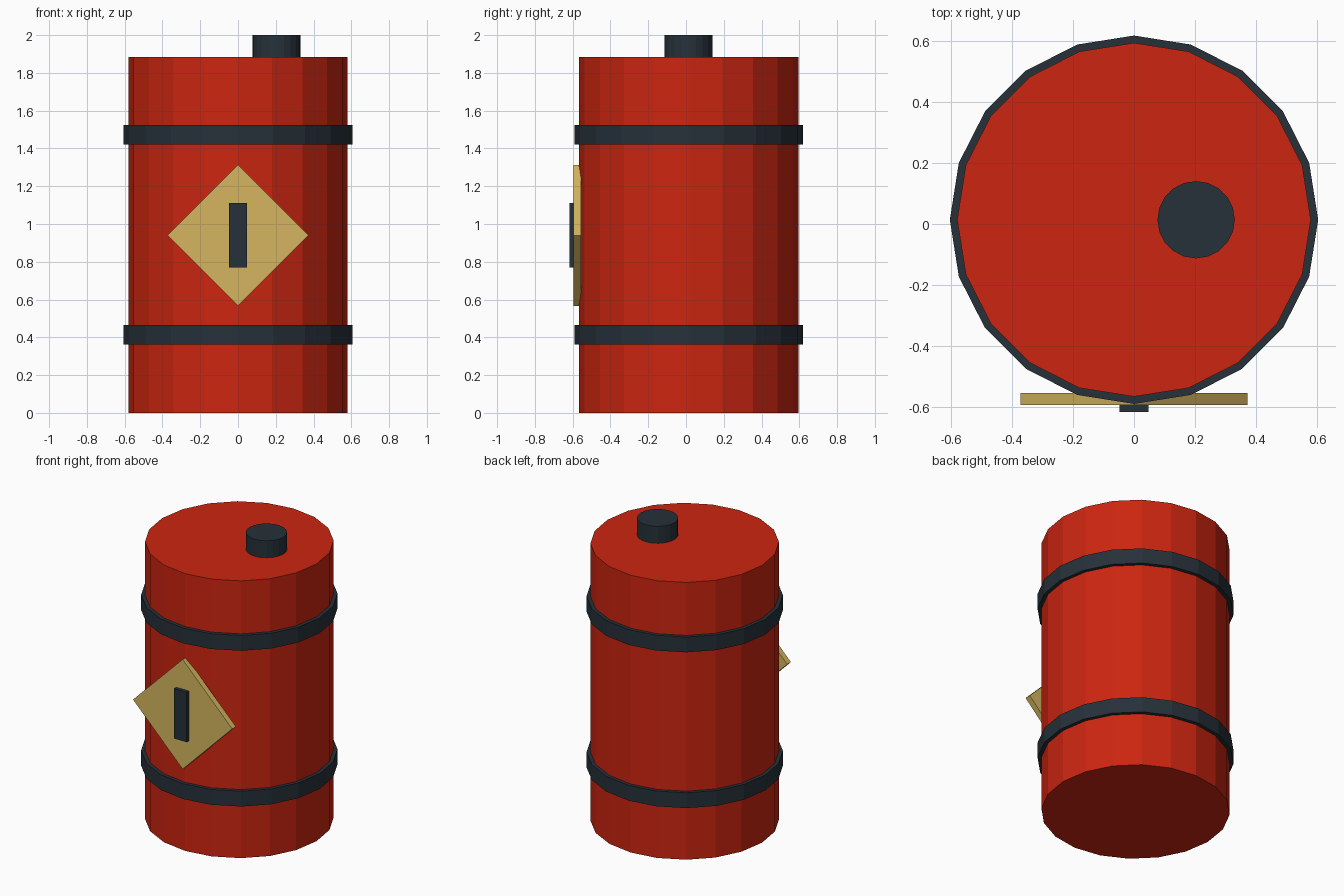
import bpy, math
from mathutils import Matrix

if "Cube" in bpy.data.objects:
    bpy.data.objects.remove(bpy.data.objects["Cube"])


def material(name, rgb):
    """Flat colour from 0-255 sRGB values, stored as linear."""
    def lin(c):
        c /= 255
        return c / 12.92 if c <= 0.04045 else ((c + 0.055) / 1.055) ** 2.4
    m = bpy.data.materials.new(name)
    m.diffuse_color = (*[lin(c) for c in rgb], 1)
    m.use_nodes = True
    m.node_tree.nodes["Principled BSDF"].inputs["Base Color"].default_value = m.diffuse_color
    return m


RED = material("red_paint", (204, 37, 16))
DARK = material("dark_steel", (38, 49, 57))
YELLOW = material("label_yellow", (213, 181, 94))

CY = 0.014          # drum axis in y
SIDES = 20


def finish(ob, name, mat):
    ob.name = ob.data.name = name
    ob.data.materials.append(mat)
    return ob


def cylinder(name, mat, x, r, z0, z1, sides=SIDES):
    bpy.ops.mesh.primitive_cylinder_add(
        vertices=sides, radius=r, depth=z1 - z0, location=(x, CY, (z0 + z1) / 2))
    return finish(bpy.context.object, name, mat)


def box(name, mat, size, loc, turn=0.0):
    """Box turned about the y axis."""
    bpy.ops.mesh.primitive_cube_add(size=1)
    ob = bpy.context.object
    ob.data.transform(Matrix.Rotation(turn, 4, 'Y') @ Matrix.Diagonal((*size, 1)))
    ob.location = loc
    return finish(ob, name, mat)


# Drum body
cylinder("drum_body", RED, 0, 0.581, 0, 1.885)

# Two steel hoops
for name, z in (("lower_hoop", 0.414), ("upper_hoop", 1.473)):
    cylinder(name, DARK, 0, 0.605, z - 0.052, z + 0.052)

# Filler cap on the lid
cylinder("filler_cap", DARK, 0.204, 0.127, 1.87, 2.0)

# Diamond warning plate with a bar on it
side = 0.373 * math.sqrt(2)
box("warning_plate", YELLOW, (side, 0.04, side), (0, -0.575, 0.94), math.pi / 4)
box("warning_bar", DARK, (0.094, 0.03, 0.34), (0, -0.603, 0.941))
